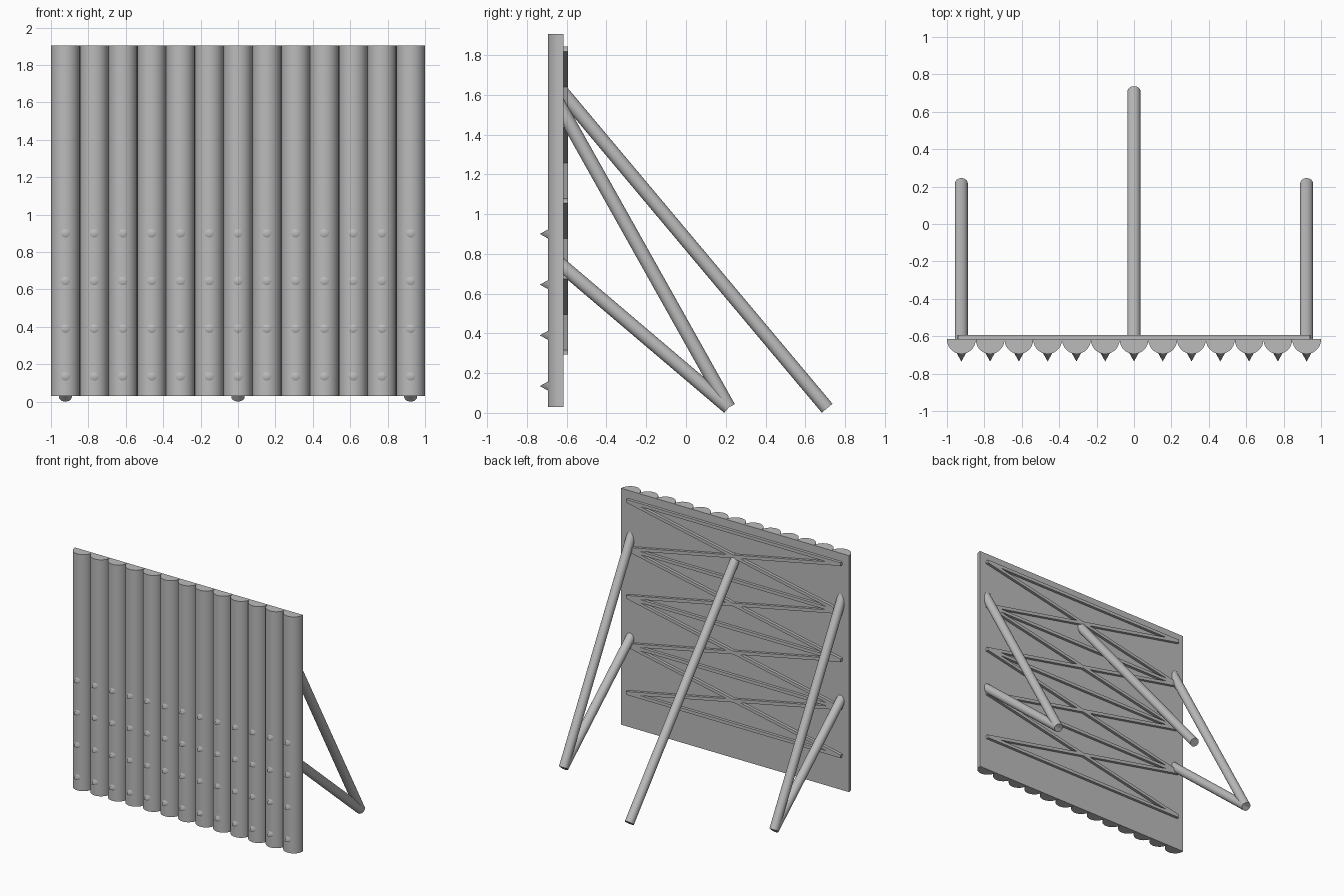
import bpy
import bmesh
import math
from mathutils import Vector

cube = bpy.data.objects.get("Cube")
if cube:
    bpy.data.objects.remove(cube, do_unlink=True)

grey = bpy.data.materials.new("plain_grey")
grey.use_nodes = True
color = (0.5, 0.5, 0.5, 1)
grey.diffuse_color = color
grey.node_tree.nodes["Principled BSDF"].inputs["Base Color"].default_value = color

LOGS = 13
RADIUS = 1 / LOGS
BACK = -0.615
BOTTOM, TOP = 0.03, 1.905
log_x = [-1 + RADIUS * (2 * i + 1) for i in range(LOGS)]


def add_object(name, bm, smooth=True):
    bmesh.ops.recalc_face_normals(bm, faces=bm.faces)
    mesh = bpy.data.meshes.new(name)
    bm.to_mesh(mesh)
    bm.free()
    mesh.materials.append(grey)
    obj = bpy.data.objects.new(name, mesh)
    bpy.context.collection.objects.link(obj)
    if smooth:
        bpy.ops.object.select_all(action='DESELECT')
        obj.select_set(True)
        bpy.context.view_layer.objects.active = obj
        bpy.ops.object.shade_smooth_by_angle(angle=math.radians(35))
    return obj


def aim(obj, start, end):
    """Place an object between two points, its local z along them."""
    start, end = Vector(start), Vector(end)
    obj.location = (start + end) / 2
    obj.rotation_mode = 'QUATERNION'
    obj.rotation_quaternion = (end - start).to_track_quat('Z', 'Y')


def pole(name, start, end, r1, r2, sides=24):
    bm = bmesh.new()
    length = (Vector(end) - Vector(start)).length
    bmesh.ops.create_cone(bm, cap_ends=True, segments=sides,
                          radius1=r1, radius2=r2, depth=length)
    aim(add_object(name, bm), start, end)


def batten(name, start, end, thick=0.025):
    """Flat bar on the back of the wall."""
    bm = bmesh.new()
    bmesh.ops.create_cube(bm, size=1)
    length = (Vector(end) - Vector(start)).length
    bmesh.ops.scale(bm, vec=(length, thick, thick), verts=bm.verts)
    obj = add_object(name, bm, smooth=False)
    obj.location = (Vector(start) + Vector(end)) / 2
    obj.rotation_euler.y = -math.atan2(end[2] - start[2], end[0] - start[0])


# Wall of half-round logs with a flat back
STEPS = 14
profile = [(-1, BACK)]
for x in log_x:
    for s in range(STEPS + 1):
        a = math.pi * s / STEPS
        if s == 0 and x != log_x[0]:
            continue
        profile.append((x - RADIUS * math.cos(a), -0.618 - RADIUS * math.sin(a)))
profile.append((1, BACK))
bm = bmesh.new()
face = bm.faces.new([bm.verts.new((x, y, BOTTOM)) for x, y in profile])
ext = bmesh.ops.extrude_face_region(bm, geom=[face])
top_verts = [v for v in ext["geom"] if isinstance(v, bmesh.types.BMVert)]
bmesh.ops.translate(bm, vec=(0, 0, TOP - BOTTOM), verts=top_verts)
add_object("log_wall", bm)

# Rows of spikes on the front
for row in range(4):
    z = 0.135 + 0.255 * row
    for i, x in enumerate(log_x):
        pole(f"spike_{row}_{i}", (x, -0.645, z), (x, -0.735, z), 0.05, 0, 16)

# Horizontal and crossed battens on the back
SPAN, BATTEN_Y = 0.94, -0.605
levels = [0.305 + 0.381 * i for i in range(5)]
for i, z in enumerate(levels):
    batten(f"cross_rail_{i}", (-SPAN, BATTEN_Y, z), (SPAN, BATTEN_Y, z))
for i, (low, high) in enumerate(zip(levels, levels[1:])):
    batten(f"brace_up_{i}", (-SPAN, BATTEN_Y, low), (SPAN, BATTEN_Y, high))
    batten(f"brace_down_{i}", (-SPAN, BATTEN_Y, high), (SPAN, BATTEN_Y, low))

# Support struts behind the wall
R = 0.035
pole("center_strut", (0, -0.65, 1.645), (0, 0.71, 0.0235), R, R)
for side, x in (("left", log_x[-1]), ("right", log_x[0])):
    foot = (x, 0.215, 0.027)
    pole(f"{side}_upper_strut", (x, -0.65, 1.57), foot, R, R)
    pole(f"{side}_lower_strut", (x, -0.65, 0.762), foot, R, R)
